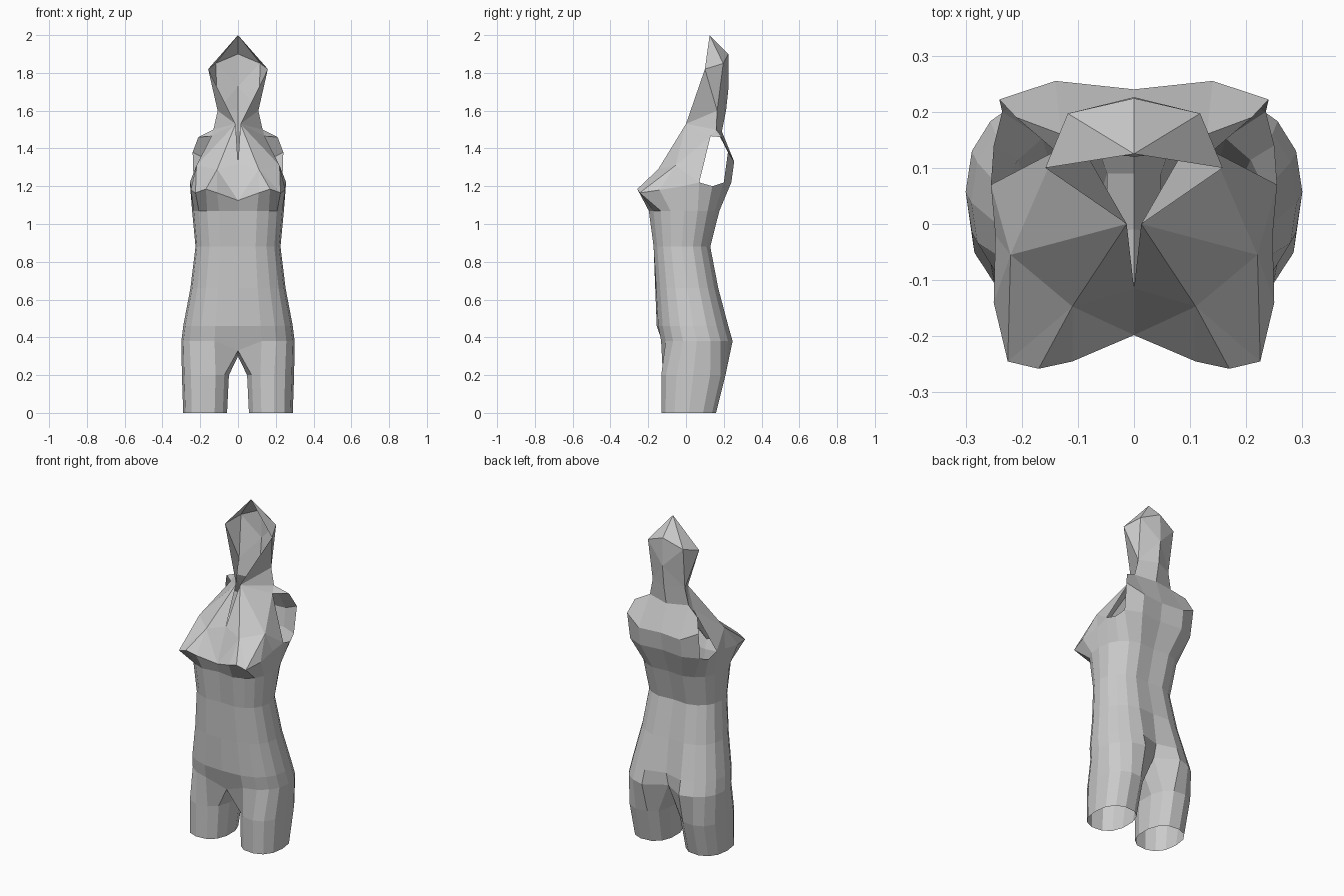
import bpy, bmesh
from math import sin, cos, radians

if "Cube" in bpy.data.objects:
    bpy.data.objects.remove(bpy.data.objects["Cube"])


def spow(v, p):
    return (abs(v) ** p) * (1 if v >= 0 else -1)


def torso_ring(z, w, centre_front, front, back, centre_back):
    """Half ring, front centre to back centre (11 points)."""
    mid, d = (front + back) / 2, (back - front) / 2
    pts = []
    for i in range(11):
        a = radians(-90 + 18 * i)
        pts.append((w * spow(cos(a), 0.75), mid + d * spow(sin(a), 0.85), z))
    pts[0], pts[10] = (0, centre_front, z), (0, centre_back, z)
    return pts


def leg_ring(z, x0, x1, y0, y1):
    """Closed leg ring, starting at the inner front (13 points)."""
    pts = []
    for i in range(13):
        a = radians(-138.5 + 360 / 13 * i)
        pts.append(((x0 + x1) / 2 + (x1 - x0) / 2 * spow(cos(a), 0.85),
                    (y0 + y1) / 2 + (y1 - y0) / 2 * spow(sin(a), 0.85), z))
    return pts


def loft(rings, closed):
    """Quads between neighbouring rings, as lists of points."""
    out = []
    for a, b in zip(rings, rings[1:]):
        n = len(a)
        for i in range(n if closed else n - 1):
            j = (i + 1) % n
            out.append([a[i], a[j], b[j], b[i]])
    return out


def half_shell(name, polys):
    """Make a mirrored flat-shaded shell from polygons of points."""
    bm = bmesh.new()
    for poly in polys:
        bm.faces.new([bm.verts.new(p) for p in poly])
    bmesh.ops.remove_doubles(bm, verts=bm.verts, dist=0.0005)
    bmesh.ops.recalc_face_normals(bm, faces=bm.faces)
    me = bpy.data.meshes.new(name)
    bm.to_mesh(me)
    bm.free()
    ob = bpy.data.objects.new(name, me)
    bpy.context.collection.objects.link(ob)
    m = ob.modifiers.new("mirror", 'MIRROR')
    m.use_axis[0] = True
    m.use_mirror_merge = True
    m.merge_threshold = 0.001
    return ob


# Hip ring, joined to the crotch strip that splits the legs
hip = torso_ring(0.38, 0.30, -0.115, -0.14, 0.255, 0.17)
hip[0] = (0, -0.11, 0.33)
crotch = hip + [(0, 0.09, 0.30), (0, -0.01, 0.30)]

# Open-ended legs
half_shell("legs", loft([leg_ring(0.0, 0.055, 0.29, -0.13, 0.16),
                         leg_ring(0.2, 0.045, 0.297, -0.132, 0.21),
                         crotch], True))

# Bust line ring: (x, y, z) from front centre round to back centre
bust = [(0, -0.198, 1.125), (0.11, -0.245, 1.165), (0.17, -0.258, 1.185),
        (0.225, -0.245, 1.165), (0.25, -0.14, 1.18), (0.247, -0.02, 1.20),
        (0.255, 0.07, 1.22), (0.25, 0.14, 1.20), (0.235, 0.20, 1.22),
        (0.14, 0.24, 1.22), (0, 0.225, 1.22)]

# Torso from hips to bust line
half_shell("torso", loft([hip,
                          torso_ring(0.46, 0.29, -0.155, -0.155, 0.232, 0.19),
                          torso_ring(0.66, 0.252, -0.163, -0.165, 0.178, 0.165),
                          torso_ring(0.88, 0.225, -0.165, -0.178, 0.135, 0.12),
                          torso_ring(1.07, 0.243, -0.182, -0.205, 0.185, 0.168),
                          bust], False))

# Shared points of the upper part
slit_low, slit_top = (0, -0.115, 1.32), (0.013, 0, 1.53)
chest, chest_side = (0.11, -0.147, 1.29), (0.22, -0.055, 1.31)
strap = (0.14, 0.13, 1.465)
shoulder, shoulder_back = (0.21, 0.19, 1.46), (0.24, 0.222, 1.38)
neck_base, nape_base = (0.13, 0.16, 1.50), (0, 0.19, 1.49)
blade, spine = (0.14, 0.255, 1.33), (0, 0.24, 1.33)

# Upper chest, fanned around its high point, with a front slit
front = [[bust[i], bust[i + 1], chest] for i in range(3)]
front += [[bust[i], bust[i + 1], chest_side] for i in range(3, 6)]
front += [[bust[0], chest, slit_low], [slit_low, chest, slit_top],
          [bust[3], chest_side, chest], [chest, chest_side, slit_top],
          [bust[6], strap, chest_side], [chest_side, strap, slit_top]]
half_shell("chest_front", front)

# Upper back and shoulders, leaving the arm holes open
half_shell("upper_back", [[bust[8], bust[9], blade, shoulder_back],
                          [bust[9], bust[10], spine, blade],
                          [shoulder_back, blade, neck_base, shoulder],
                          [blade, spine, nape_base, neck_base],
                          [strap, shoulder, neck_base]])

# Open-faced hood and neck
peak, rim = (0, 0.125, 2.0), (0.158, 0.10, 1.82)
back_top, back_side = (0, 0.224, 1.90), (0.118, 0.197, 1.85)
back_mid, neck, nape = (0, 0.226, 1.73), (0.108, 0.165, 1.60), (0, 0.212, 1.60)
half_shell("hood", [[peak, back_top, back_side], [peak, back_side, rim],
                    [rim, back_side, neck], [back_side, back_top, back_mid],
                    [back_side, back_mid, neck], [neck, back_mid, nape],
                    [neck, nape, nape_base, neck_base],
                    [slit_top, rim, neck], [slit_top, neck, neck_base],
                    [slit_top, neck_base, strap]])
